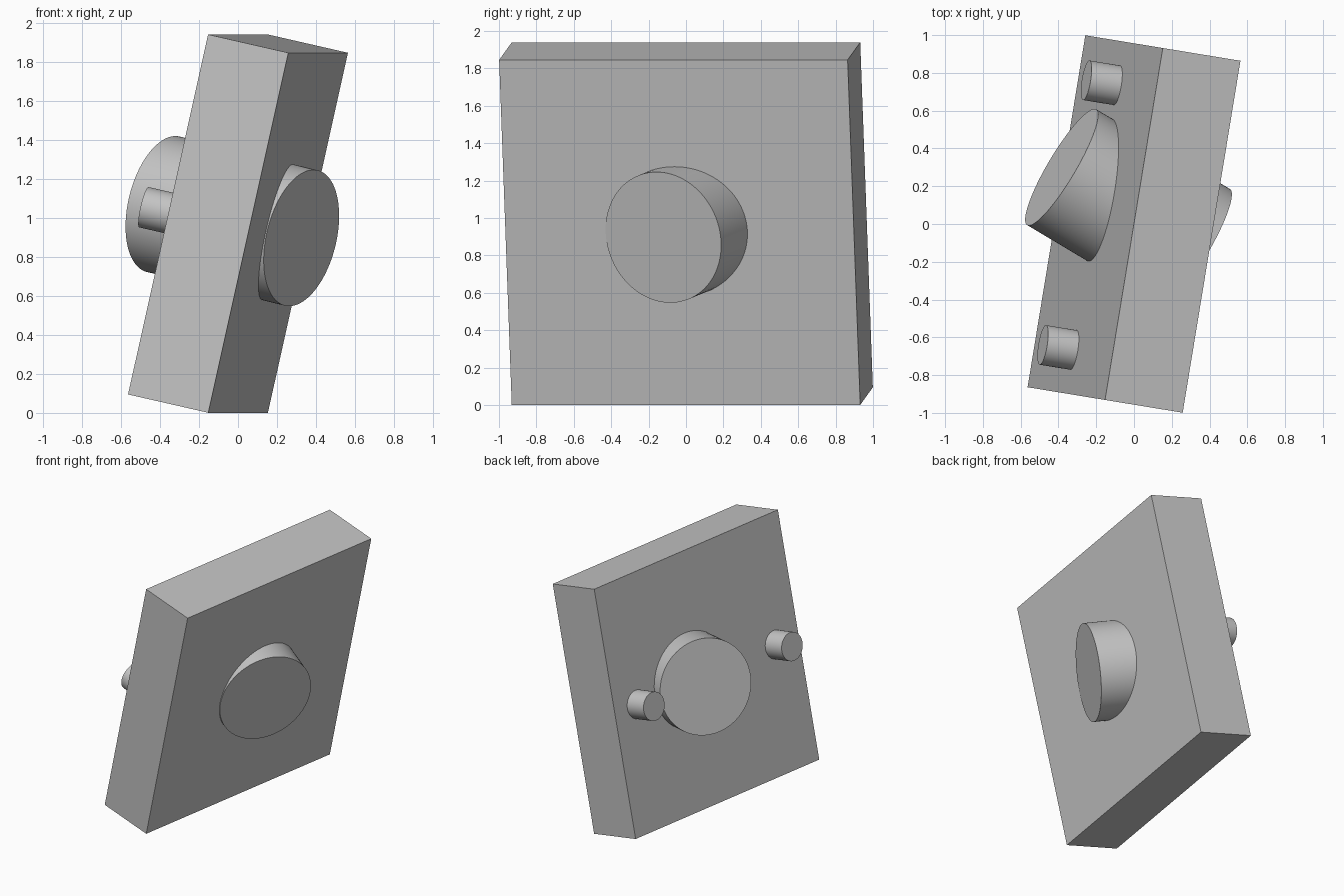
import bpy
from math import radians
from mathutils import Matrix, Vector

cube = bpy.data.objects.get("Cube")
if cube:
    bpy.data.objects.remove(cube, do_unlink=True)

# Single grey material
grey = bpy.data.materials.new("plain grey")
grey.use_nodes = True
colour = (0.55, 0.55, 0.55, 1)
grey.diffuse_color = colour
grey.node_tree.nodes["Principled BSDF"].inputs["Base Color"].default_value = colour

# Tilted frame shared by all parts: local x is the slab thickness
FRAME = (Matrix.Translation((0, 0, 0.97))
         @ Matrix.Rotation(radians(-9.32), 4, 'Z')
         @ Matrix.Rotation(radians(12.7), 4, 'Y'))


def finish(name, local):
    obj = bpy.context.object
    obj.name = name
    obj.data.materials.append(grey)
    obj.matrix_world = FRAME @ local
    return obj


def rod(name, radius, length, centre, swing=0):
    """Cylinder along local x, swung sideways about local z."""
    bpy.ops.mesh.primitive_cylinder_add(vertices=96, radius=radius, depth=length)
    bpy.ops.object.shade_smooth_by_angle(angle=radians(30))
    return finish(name, Matrix.Translation(centre)
                  @ Matrix.Rotation(radians(swing), 4, 'Z')
                  @ Matrix.Rotation(radians(90), 4, 'Y'))


# Slab
bpy.ops.mesh.primitive_cube_add(size=1)
slab = finish("slab", Matrix.Identity(4))
slab.data.transform(Matrix.Diagonal((0.427, 1.888, 1.891, 1)))

# Large slanted rod running through the slab
rod("through_rod", 0.357, 0.842, Vector((-0.045, 0.084, 0.003)), swing=-21)

# Two small pegs on one face
for name, side in (("front_peg", -1), ("back_peg", 1)):
    rod(name, 0.106, 0.24, Vector((-0.262, side * 0.71, 0)))
